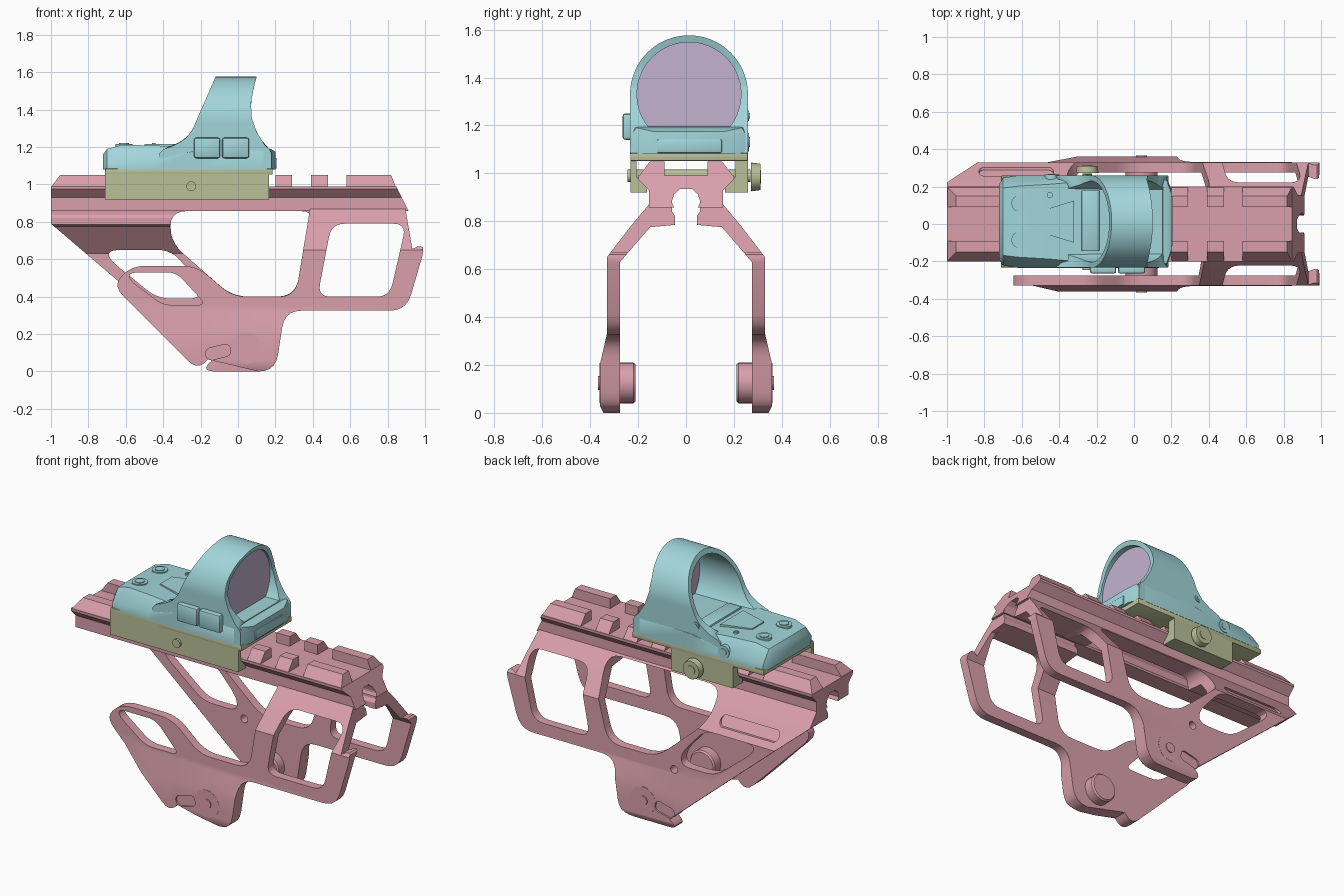
import bpy, bmesh, math
from mathutils import Matrix, Vector

if "Cube" in bpy.data.objects:
    bpy.data.objects.remove(bpy.data.objects["Cube"])


def material(name, rgb):
    m = bpy.data.materials.new(name)
    m.diffuse_color = (*rgb, 1)
    m.use_nodes = True
    m.node_tree.nodes["Principled BSDF"].inputs["Base Color"].default_value = m.diffuse_color
    return m


PINK = material("pink", (0.70, 0.35, 0.41))
TEAL = material("teal", (0.36, 0.67, 0.70))
OLIVE = material("olive", (0.49, 0.53, 0.31))
LILAC = material("lilac", (0.55, 0.45, 0.62))


def finish(name, bm, mat, angle=30):
    bmesh.ops.recalc_face_normals(bm, faces=bm.faces)
    me = bpy.data.meshes.new(name)
    bm.to_mesh(me)
    bm.free()
    me.materials.clear()
    me.materials.append(mat)
    for p in me.polygons:
        p.material_index = 0
    ob = bpy.data.objects.new(name, me)
    bpy.context.collection.objects.link(ob)
    bpy.ops.object.select_all(action='DESELECT')
    ob.select_set(True)
    bpy.context.view_layer.objects.active = ob
    bpy.ops.object.shade_smooth_by_angle(angle=math.radians(angle))
    return ob


def loft(name, rings, mat, angle=30):
    bm = bmesh.new()
    rows = [[bm.verts.new(p) for p in r] for r in rings]
    n = len(rows[0])
    for a, b in zip(rows, rows[1:]):
        for i in range(n):
            bm.faces.new((a[i], a[(i + 1) % n], b[(i + 1) % n], b[i]))
    bm.faces.new(rows[0])
    bm.faces.new(rows[-1][::-1])
    return finish(name, bm, mat, angle)


def box(name, lo, hi, mat, bevel=0.008):
    bm = bmesh.new()
    bmesh.ops.create_cube(bm, size=1)
    for v in bm.verts:
        v.co = [(a + b) / 2 + c * (b - a) for a, b, c in zip(lo, hi, v.co)]
    if bevel:
        bmesh.ops.bevel(bm, geom=list(bm.edges), offset=bevel, segments=2, affect='EDGES', profile=0.5)
    return finish(name, bm, mat)


def cyl(name, p, q, r, mat, r2=None):
    p, q = Vector(p), Vector(q)
    rot = (q - p).to_track_quat('Z', 'Y').to_matrix().to_4x4()
    bm = bmesh.new()
    bmesh.ops.create_cone(bm, cap_ends=True, segments=32, radius1=r, radius2=r2 or r,
                          depth=(q - p).length, matrix=Matrix.Translation((p + q) / 2) @ rot)
    return finish(name, bm, mat)


def rounded(pts, r):
    out = []
    for i, p in enumerate(pts):
        p, a, b = Vector(p), Vector(pts[i - 1]), Vector(pts[(i + 1) % len(pts)])
        s = p + (a - p).normalized() * min(r, (a - p).length * 0.45)
        e = p + (b - p).normalized() * min(r, (b - p).length * 0.45)
        for k in range(6):
            t = k / 5
            out.append(tuple(s * (1 - t) ** 2 + p * 2 * t * (1 - t) + e * t * t))
    return out


def capsule(p, q, r):
    d = math.atan2(q[1] - p[1], q[0] - p[0])
    out = []
    for c, off in ((q, -0.5), (p, 0.5)):
        for i in range(10):
            t = d + math.pi * (off + (i + 0.5) / 10)
            out.append((c[0] + r * math.cos(t), c[1] + r * math.sin(t)))
    return out


def interp(table, z):
    if z <= table[0][0]:
        return table[0][1]
    for (a, u), (b, v) in zip(table, table[1:]):
        if z <= b:
            return u + (v - u) * (z - a) / (b - a)
    return table[-1][1]


# cross-section of the bracket walls: (height, distance from the middle)
OUTER = [(0, .345), (.03, .36), (.2, .36), (.33, .33), (.65, .33), (.78, .23), (.87, .155), (1, .153)]
INNER = [(0, .275), (.63, .275), (.775, .15), (.785, .045), (.82, .045), (.84, .058), (1, .058)]


def plate(name, loops, side, inset=0.0):
    """Flat outline with holes, bent to follow the bracket cross-section."""
    cu = bpy.data.curves.new("outline", 'CURVE')
    cu.dimensions, cu.fill_mode, cu.extrude = '2D', 'BOTH', 0.5
    for loop in loops:
        s = cu.splines.new('POLY')
        s.points.add(len(loop) - 1)
        for pt, (x, z) in zip(s.points, loop):
            pt.co = (x, z, 0, 1)
        s.use_cyclic_u = True
    ob = bpy.data.objects.new("outline", cu)
    bpy.context.collection.objects.link(ob)
    bpy.context.view_layer.update()
    me = bpy.data.meshes.new_from_object(ob.evaluated_get(bpy.context.evaluated_depsgraph_get()))
    bm = bmesh.new()
    bm.from_mesh(me)
    bpy.data.objects.remove(ob)
    bpy.data.meshes.remove(me)
    bmesh.ops.remove_doubles(bm, verts=bm.verts, dist=1e-5)
    for z in sorted({t[0] for t in OUTER + INNER}):
        bmesh.ops.bisect_plane(bm, geom=bm.verts[:] + bm.edges[:] + bm.faces[:], dist=1e-5,
                               plane_co=(0, z, 0), plane_no=(0, 1, 0))
    for v in bm.verts:
        x, z, h = v.co
        y = interp(OUTER, z) - inset if h > 0 else interp(INNER, z)
        v.co = (x, side * y, z)
    return finish(name, bm, PINK)


# bracket side walls
right_edge = [(-.21, 0), (.20, 0), (.25, .325), (.90, .325), (1.01, .70), (.89, .90)]
front_wall = rounded(right_edge[:-1], .09)[6:] + [(.89, .90), (.39, .90)] + rounded(
    [(.42, .86), (.30, .40), (-.03, .40), (-.22, .565), (-.57, .565), (-.67, .46), (-.21, 0)], .08)[6:]
back_wall = rounded(right_edge[:-1], .09)[6:] + [(.89, .90), (-1, .90), (-1, .79)] + rounded(
    right_edge, .09)[:6]
end_window = rounded([(.50, .79), (.90, .79), (.81, .40), (.425, .40)], .07)
middle_window = rounded([(.42, .858), (.30, .40), (-.03, .40), (-.36, .69), (-.36, .858)], .09)
front_slot = rounded([(-.58, .53), (-.33, .53), (-.17, .355), (-.40, .355), (-.58, .49)], .05)
back_window = rounded([(-.69, .65), (-.36, .65), (-.20, .47), (-.20, .39), (-.43, .39), (-.69, .60)], .07)
lever_slot = capsule((-.14, .095), (-.07, .112), .033)
groove = capsule((-.80, .715), (-.46, .715), .03)
pin_hole = capsule((-.15, .355), (-.15, .355), .024)
plate("front_wall", [front_wall, end_window, front_slot, lever_slot], -1)
plate("back_wall", [back_wall, end_window, middle_window, back_window, lever_slot, groove, pin_hole], 1)
plate("back_groove_floor", [groove], 1, 0.015)

# locking levers and inner bosses
for side, tag in ((-1, "front"), (1, "back")):
    plate(tag + "_lever", [lever_slot], side, 0.01)
    cyl(tag + "_lock_disc", (.04, side * .28, .125), (.04, side * .361, .125), .083, PINK)
    cyl(tag + "_lock_screw", (.04, side * .3, .125), (.04, side * .367, .125), .03, PINK)
    cyl(tag + "_boss", (.04, side * .28, .125), (.04, side * .22, .125), .085, PINK)
    cyl(tag + "_boss_tip", (.04, side * .22, .125), (.04, side * .21, .125), .085, PINK, .077)

# accessory rail with keyhole groove underneath
half = [(.2, .99), (.2, .975), (.155, .93), (.155, .858), (.05, .858), (.06, .88), (.05, .912), (.025, .935)]
prof = half + [(-y, z) for y, z in half[::-1]]
loft("rail", [[(-1, y, z) for y, z in prof],
              [(.845 + (.99 - z) * .5, y, z) for y, z in prof]], PINK, 20)
for side in (-1, 1):
    tooth = [(.09, .985), (.09, 1.05), (.15, 1.05), (.2, .985)]
    for x0, x1, k0, k1 in ((-1, -.66, .75, 0), (-.56, -.47, 0, 0), (-.37, -.28, 0, 0), (-.18, -.09, 0, 0),
                           (.01, .1, 0, 0), (.2, .29, 0, 0), (.39, .48, 0, 0), (.58, .845, 0, .4)):
        loft("rail_tooth", [[(x0 + k0 * (z - .985), side * y, z) for y, z in tooth],
                            [(x1 - k1 * (z - .985), side * y, z) for y, z in tooth]], PINK, 20)

# clamp base under the sight
box("clamp_plate", (-.71, -.232, 1.052), (.185, .258, 1.085), OLIVE, .004)
for name, side, yo, x0, x1 in (("front_jaw", -1, .232, -.71, .165), ("back_jaw", 1, .258, -.50, -.08)):
    jaw = [(yo, .92), (yo, 1.07), (.206, 1.07), (.206, .985), (.162, .94), (.162, .92)]
    loft(name, [[(x, side * y, z) for y, z in jaw] for x in (x0, x1)], OLIVE, 20)
cyl("clamp_bolt", (-.25, -.245, .99), (-.25, .27, .99), .026, OLIVE)
cyl("clamp_knob", (-.25, .272, .985), (-.25, .31, .985), .06, OLIVE, .055)
cyl("clamp_knob_centre", (-.25, .30, .985), (-.25, .314, .985), .028, OLIVE)

# sight deck: sections of (x, half width, side height, top half width, top height)
CY = .0125
rings = []
for x, w, zs, tw, zt in ((-.722, .20, 1.11, .16, 1.16), (-.70, .235, 1.115, .18, 1.19),
                         (-.62, .247, 1.12, .19, 1.212), (-.45, .247, 1.13, .20, 1.208),
                         (-.22, .247, 1.18, .22, 1.20), (.13, .247, 1.18, .235, 1.197),
                         (.175, .24, 1.16, .22, 1.19), (.2, .17, 1.15, .15, 1.175)):
    rings.append([(x, CY + y, z) for y, z in
                  ((-w, 1.08), (-w, zs), (-tw, zt), (tw, zt), (w, zs), (w, 1.08))])
loft("sight_deck", rings, TEAL, 35)

# sight hood: arched tube whose ends follow the side outline
LEFT = [(1.08, -.42), (1.18, -.42), (1.205, -.35), (1.24, -.285), (1.29, -.245), (1.575, -.12)]
RIGHT = [(1.08, .18), (1.18, .18), (1.2, .15), (1.28, .10), (1.36, .072), (1.44, .07), (1.52, .085), (1.575, .10)]
N, CZ = 96, 1.33
hood_out, hood_in = [], []
for i in range(N):
    t = 2 * math.pi * i / N
    c, s = math.cos(t), math.sin(t)
    ro = .246 if s >= 0 else .246 / max(abs(c), abs(s))
    ri = min(.217, .132 / -s) if s < 0 else .217
    hood_out.append((CY + ro * c, CZ + ro * s))
    hood_in.append((CY + ri * c, CZ + ri * s))
bm = bmesh.new()
rows = [[bm.verts.new((interp(tab, z), y, z)) for y, z in loop]
        for loop, tab in ((hood_out, LEFT), (hood_out, RIGHT), (hood_in, RIGHT), (hood_in, LEFT))]
for k in range(4):
    a, b = rows[k], rows[(k + 1) % 4]
    for i in range(N):
        j = (i + 1) % N
        bm.faces.new((a[i], a[j], b[j], b[i]))
finish("sight_hood", bm, TEAL, 40)
loft("lens", [[(x, y, z) for y, z in hood_in] for x in (.05, .058)], LILAC)

# sight details: buttons, emitter, screws
box("button_left", (-.235, -.265, 1.14), (-.095, -.22, 1.25), TEAL, .012)
box("button_right", (-.085, -.265, 1.14), (.06, -.22, 1.25), TEAL, .012)
box("nose_block", (.15, -.12, 1.085), (.207, .15, 1.142), TEAL, .006)
box("emitter_cover", (-.28, -.145, 1.19), (-.185, .18, 1.213), TEAL, .006)
wedge = [(-.50, -.045), (-.32, -.10), (-.32, .125), (-.50, .07)]
loft("emitter_wedge", [[(x, y, z) for x, y in wedge] for z in (1.19, 1.216)], TEAL)
for x, y, r in ((-.61, -.085, .045), (-.61, .11, .045), (-.45, .155, .015)):
    cyl("deck_screw", (x, y, 1.18), (x, y, 1.217), r, TEAL)
    cyl("deck_screw_head", (x, y, 1.2), (x, y, 1.222), r * .6, TEAL)
for x, z, r in ((-.44, 1.13, .038), (-.25, 1.24, .022)):
    cyl("side_screw", (x, .23, z), (x, .264, z), r, TEAL)
    cyl("side_screw_head", (x, .25, z), (x, .268, z), r * .55, TEAL)
